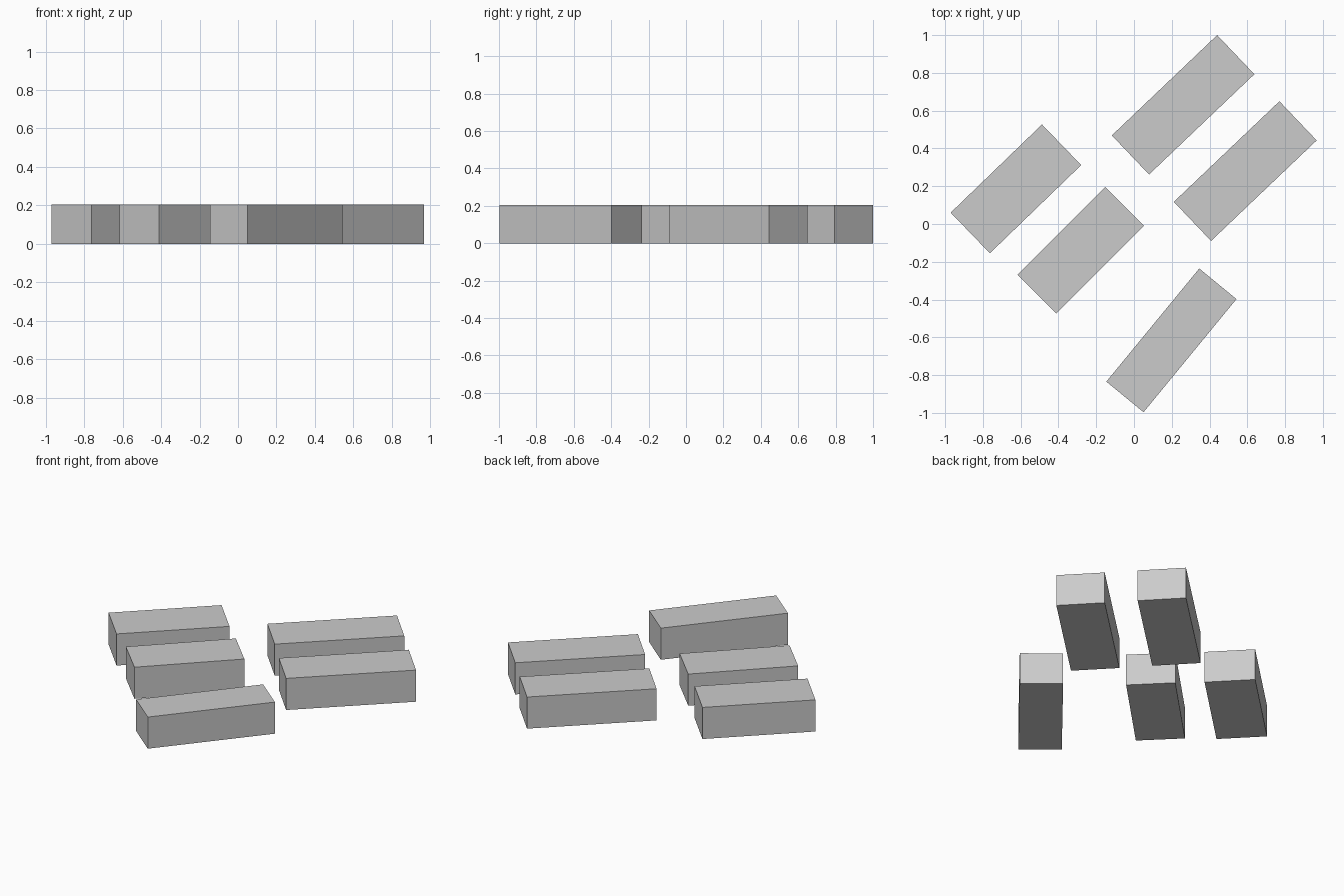
import bpy
from math import radians

if "Cube" in bpy.data.objects:
    bpy.data.objects.remove(bpy.data.objects["Cube"])

HEIGHT = 0.205


def block(name, x, y, length, width, angle):
    """Flat-sided block standing on the ground, turned about z."""
    bpy.ops.mesh.primitive_cube_add(size=1, location=(x, y, HEIGHT / 2),
                                    rotation=(0, 0, radians(angle)))
    ob = bpy.context.object
    ob.name = name
    ob.scale = (length, width, HEIGHT)
    bpy.ops.object.transform_apply(location=False, rotation=False, scale=True)


# Back pair
block("block_back", 0.26, 0.631, 0.77, 0.286, 43.6)
block("block_right", 0.589, 0.28, 0.772, 0.286, 43.6)

# Left pair
block("block_left", -0.625, 0.186, 0.672, 0.299, 44.0)
block("block_middle", -0.282, -0.139, 0.656, 0.29, 45.0)

# Front single block
block("block_front", 0.198, -0.616, 0.775, 0.255, 50.6)
